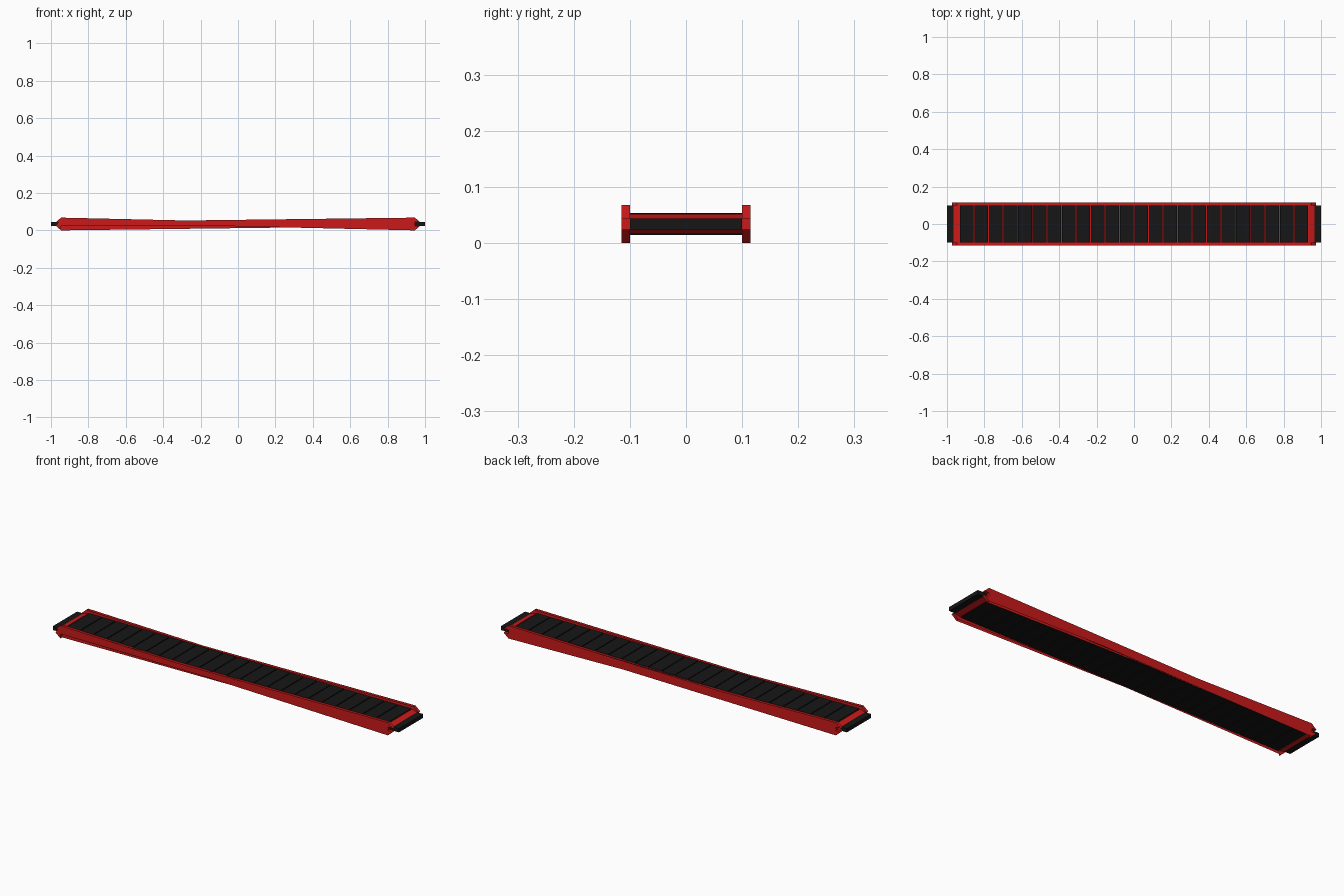
import bpy, bmesh

if "Cube" in bpy.data.objects:
    bpy.data.objects.remove(bpy.data.objects["Cube"])


def material(name, rgb):
    m = bpy.data.materials.new(name)
    m.diffuse_color = (*rgb, 1)
    m.use_nodes = True
    m.node_tree.nodes["Principled BSDF"].inputs["Base Color"].default_value = m.diffuse_color
    return m


RED = material("red_paint", (0.6, 0.01, 0.01))
BLACK = material("black_rubber", (0.008, 0.008, 0.008))
MID = 0.034


def prism(name, half, y0, y1, mat):
    """Extrude an x/z outline, mirrored left-right and about MID, along y."""
    q = half
    pts = q + [(x, -z) for x, z in reversed(q)]
    pts += [(-x, -z) for x, z in q] + [(-x, z) for x, z in reversed(q)]
    bm = bmesh.new()
    face = bm.faces.new([bm.verts.new((x, y0, MID + z)) for x, z in pts])
    ext = bmesh.ops.extrude_face_region(bm, geom=[face])
    moved = [v for v in ext["geom"] if isinstance(v, bmesh.types.BMVert)]
    bmesh.ops.translate(bm, verts=moved, vec=(0, y1 - y0, 0))
    bmesh.ops.recalc_face_normals(bm, faces=bm.faces)
    return finish(name, bm, mat)


def finish(name, bm, mat):
    me = bpy.data.meshes.new(name)
    bm.to_mesh(me)
    bm.free()
    me.materials.append(mat)
    ob = bpy.data.objects.new(name, me)
    bpy.context.collection.objects.link(ob)
    return ob


def slat(name, x, z, sx, sz):
    bm = bmesh.new()
    bmesh.ops.create_cube(bm, size=1)
    for v in bm.verts:
        v.co = (x + v.co.x * sx, v.co.y * 0.2, z + v.co.z * sz)
    return finish(name, bm, BLACK)


# side rails with chamfered ends
rail = [(0.974, 0.010), (0.946, MID)]
prism("front_rail", rail, -0.115, -0.1, RED)
prism("back_rail", rail, 0.1, 0.115, RED)

# red inner belt with tapered ends
prism("belt_core", [(0.965, 0.010), (0.935, 0.018)], -0.1, 0.1, RED)

# black slats on the upper and lower run
PITCH = 0.0777
for i in range(24):
    x = (i - 11.5) * PITCH
    for side, s in (("upper", 1), ("lower", -1)):
        slat(f"{side}_slat_{i + 1}", x, MID + s * 0.0175, PITCH - 0.005, 0.004)

# end slats where the belt turns round
for side, s in (("left", -1), ("right", 1)):
    slat(f"{side}_end_slat", s * 0.97, MID, 0.06, 0.02)
